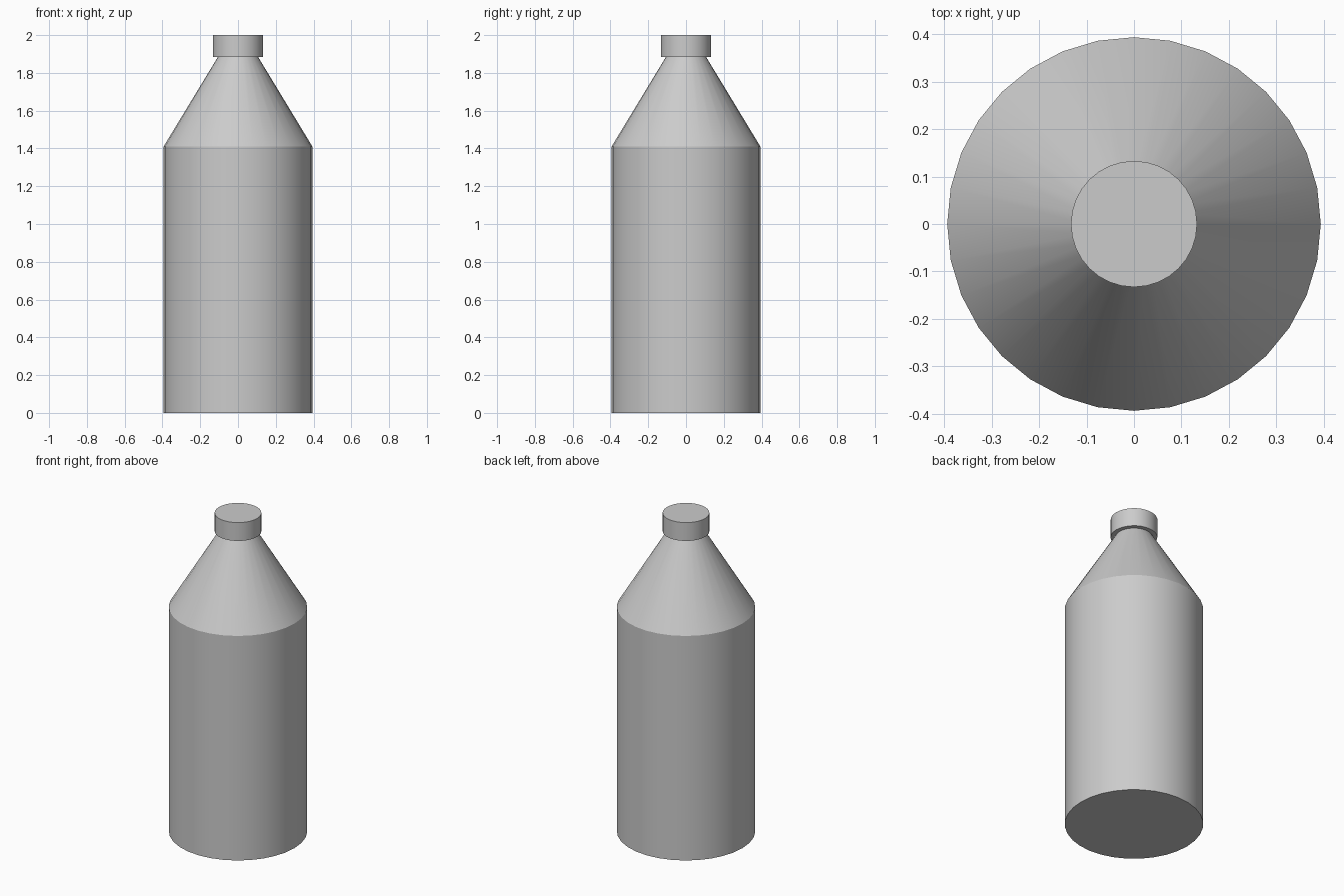
import bpy, bmesh, math

if "Cube" in bpy.data.objects:
    bpy.data.objects.remove(bpy.data.objects["Cube"])

SIDES = 32


def lathe(name, profile):
    """Revolve (radius, z) points around z, closing both ends with flat discs."""
    bm = bmesh.new()
    rings = []
    for r, z in profile:
        rings.append([bm.verts.new((r * math.cos(2 * math.pi * i / SIDES),
                                    r * math.sin(2 * math.pi * i / SIDES), z))
                      for i in range(SIDES)])
    for low, high in zip(rings, rings[1:]):
        for i in range(SIDES):
            j = (i + 1) % SIDES
            bm.faces.new((low[i], low[j], high[j], high[i]))
    bm.faces.new(rings[0][::-1])
    bm.faces.new(rings[-1])
    mesh = bpy.data.meshes.new(name)
    bm.to_mesh(mesh)
    bm.free()
    obj = bpy.data.objects.new(name, mesh)
    bpy.context.collection.objects.link(obj)
    # smooth sides, crisp rims
    bpy.ops.object.select_all(action='DESELECT')
    obj.select_set(True)
    bpy.context.view_layer.objects.active = obj
    bpy.ops.object.shade_smooth_by_angle(angle=math.radians(25))
    return obj


# Cylindrical body with conical shoulder
lathe("bottle_body", [(0.394, 0), (0.394, 1.41), (0.106, 1.885)])

# Overhanging cap
lathe("cap", [(0.133, 1.885), (0.133, 2.0)])
